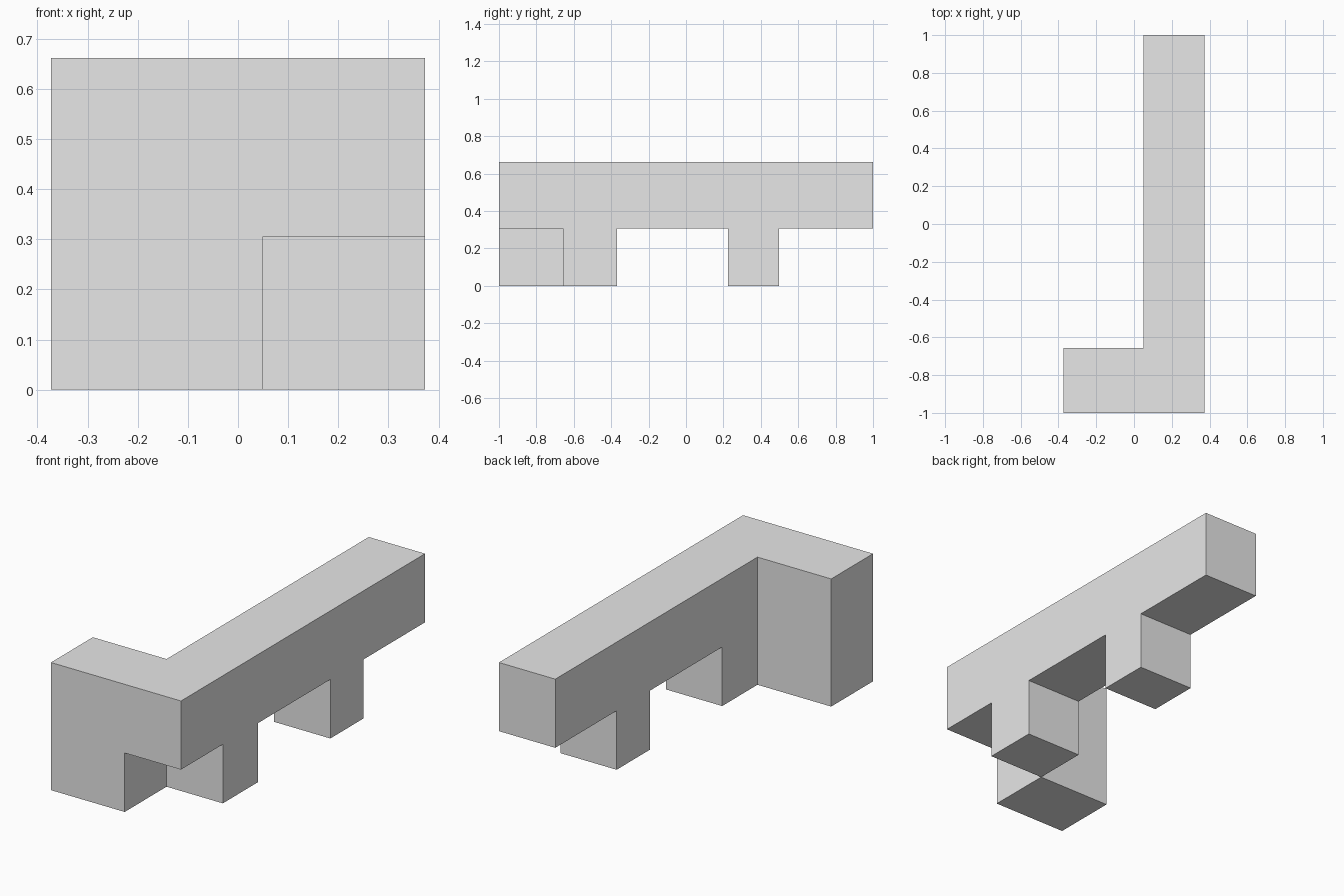
import bpy
import bmesh

# Remove the default object
cube = bpy.data.objects.get("Cube")
if cube:
    bpy.data.objects.remove(cube, do_unlink=True)

# Single plain grey
grey = bpy.data.materials.new("light_grey")
grey.use_nodes = True
colour = (0.8, 0.8, 0.8, 1)
grey.diffuse_color = colour
grey.node_tree.nodes["Principled BSDF"].inputs["Base Color"].default_value = colour

HEIGHT = 0.662
UNDERSIDE = 0.306
HALF_WIDTH = 0.373
BEAM_X = 0.05


def extrude_profile(name, profile, x_start, x_end):
    """Extrude a closed (y, z) side profile along x."""
    bm = bmesh.new()
    face = bm.faces.new([bm.verts.new((x_start, y, z)) for y, z in profile])
    result = bmesh.ops.extrude_face_region(bm, geom=[face])
    moved = [v for v in result["geom"] if isinstance(v, bmesh.types.BMVert)]
    bmesh.ops.translate(bm, verts=moved, vec=(x_end - x_start, 0, 0))
    bmesh.ops.recalc_face_normals(bm, faces=bm.faces[:])
    mesh = bpy.data.meshes.new(name)
    bm.to_mesh(mesh)
    bm.free()
    mesh.materials.append(grey)
    obj = bpy.data.objects.new(name, mesh)
    bpy.context.collection.objects.link(obj)
    return obj


# Long beam with two legs dropping to the ground
beam_profile = [(1, HEIGHT), (-1, HEIGHT), (-1, UNDERSIDE)]
for leg_front, leg_back in ((-0.657, -0.368), (0.224, 0.497)):
    beam_profile += [(leg_front, UNDERSIDE), (leg_front, 0),
                     (leg_back, 0), (leg_back, UNDERSIDE)]
beam_profile.append((1, UNDERSIDE))
extrude_profile("beam_with_legs", beam_profile, BEAM_X, HALF_WIDTH)

# Full-height block beside the front end of the beam
block_profile = [(-1, 0), (-0.657, 0), (-0.657, HEIGHT), (-1, HEIGHT)]
extrude_profile("corner_block", block_profile, -HALF_WIDTH, BEAM_X)
